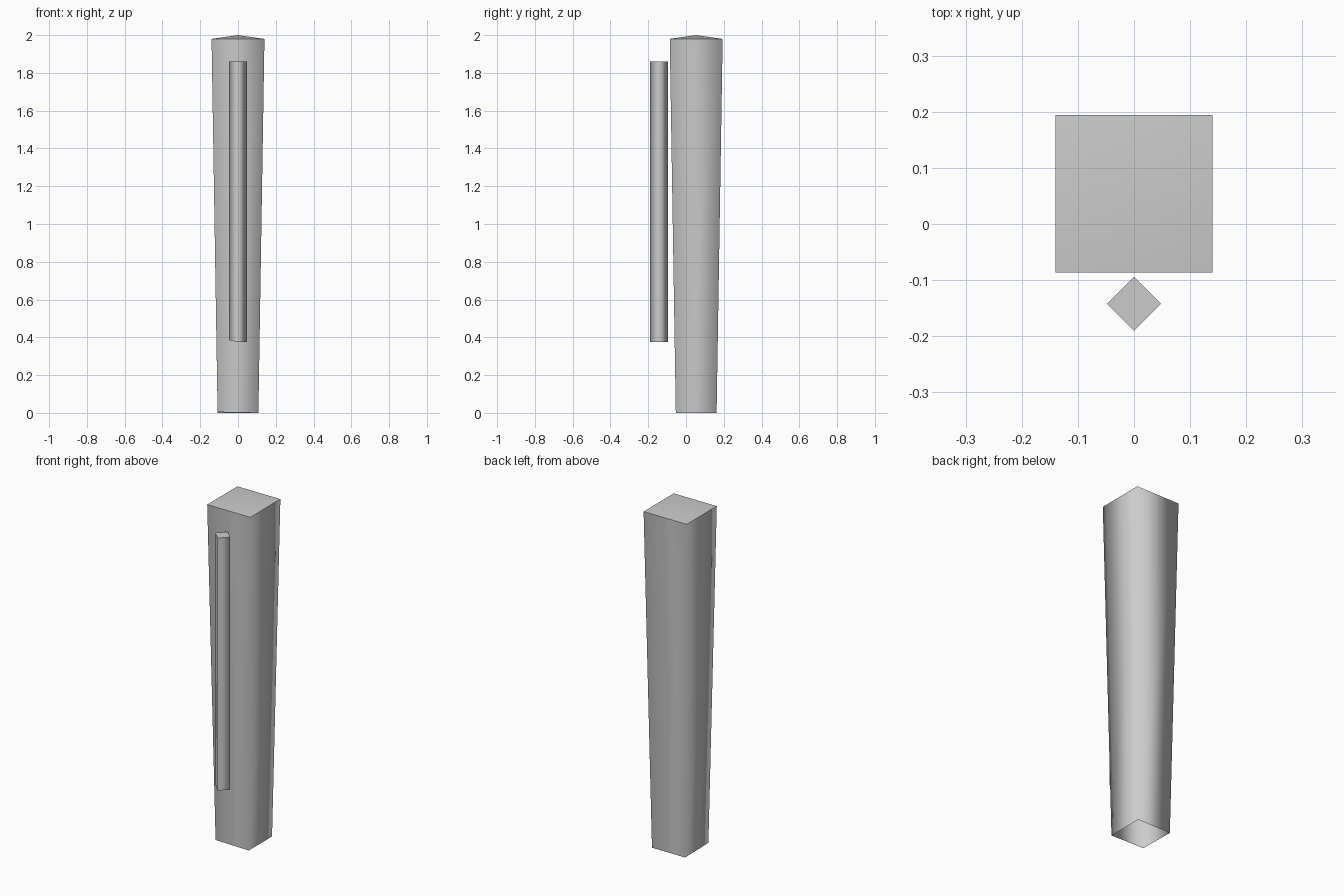
import bpy, bmesh
from math import cos, sin, pi, sqrt

if "Cube" in bpy.data.objects:
    bpy.data.objects.remove(bpy.data.objects["Cube"])


def square_post(name, centre_y, r_bottom, r_top, z_bottom, z_top, start, apex=0.0, lift=0.0):
    """Four-sided smooth post, open underneath; lift raises one lower corner a touch."""
    bm = bmesh.new()

    def ring(r, z):
        return [bm.verts.new((r * cos(start + i * pi / 2),
                              centre_y + r * sin(start + i * pi / 2), z)) for i in range(4)]

    low, high = ring(r_bottom, z_bottom), ring(r_top, z_top)
    min(low, key=lambda v: round(v.co.x, 4) * 2 + round(v.co.y, 4)).co.z += lift
    for i in range(4):
        j = (i + 1) % 4
        bm.faces.new((low[i], low[j], high[j], high[i]))
    # cap: flat or a shallow pyramid
    if apex:
        tip = bm.verts.new((0, centre_y, apex))
        for i in range(4):
            bm.faces.new((high[i], high[(i + 1) % 4], tip))
    else:
        bm.faces.new(high)
    for f in bm.faces:
        f.smooth = True
    # corners shade smoothly, only the top rim is sharp
    for e in bm.edges:
        if all(v in high for v in e.verts):
            e.smooth = False
    mesh = bpy.data.meshes.new(name)
    bm.to_mesh(mesh)
    bm.free()
    obj = bpy.data.objects.new(name, mesh)
    bpy.context.collection.objects.link(obj)
    return obj


# tapered column with a shallow pyramid top
square_post("column", 0.054, 0.108 * sqrt(2), 0.14 * sqrt(2), 0.0, 1.98, pi / 4,
            apex=2.0, lift=0.004)
# diamond-section rod standing in front
square_post("front_rod", -0.142, 0.048, 0.048, 0.375, 1.86, 0.0, lift=0.01)
